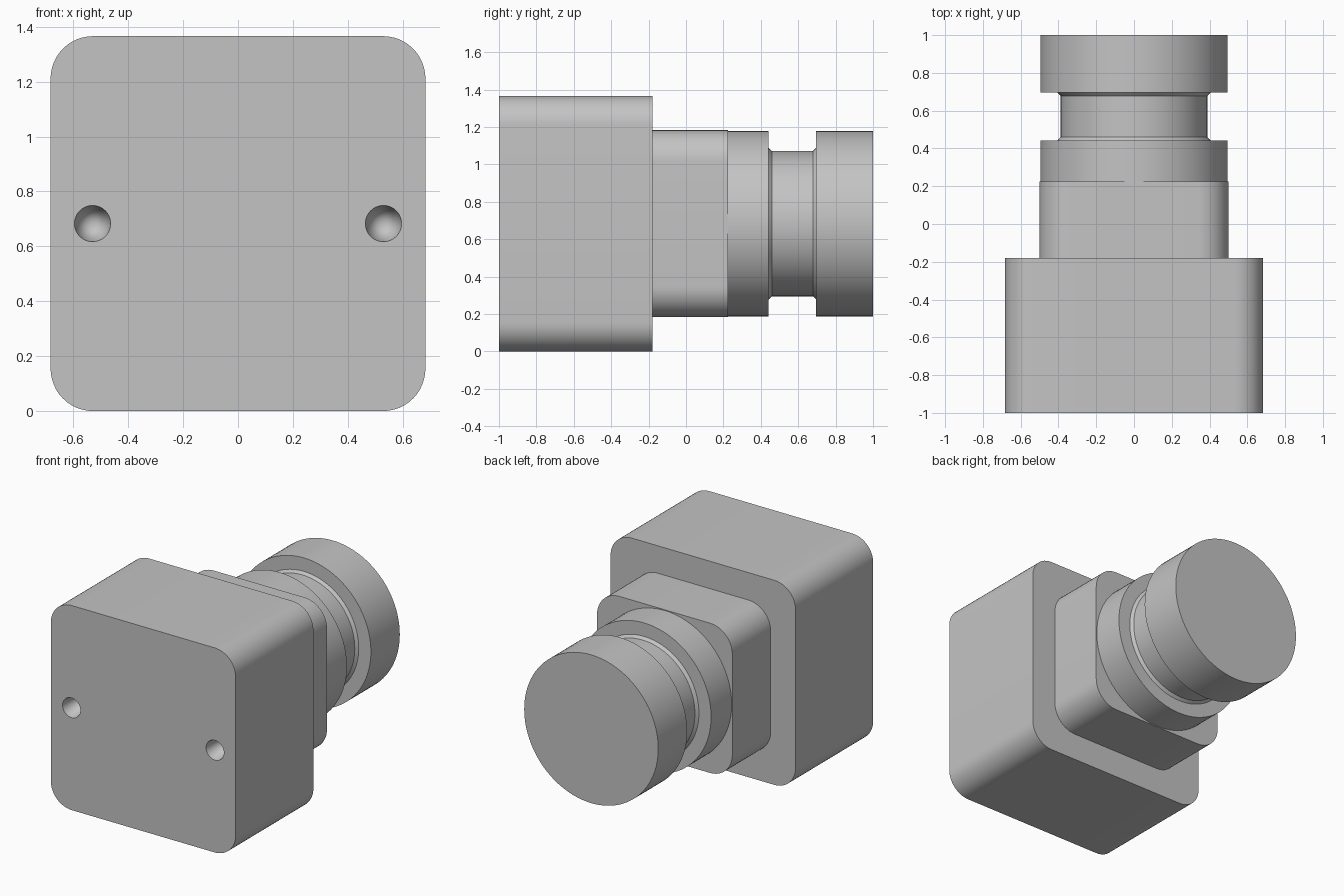
import bpy
import bmesh
import math
from mathutils import Matrix

cube = bpy.data.objects.get("Cube")
if cube:
    bpy.data.objects.remove(cube, do_unlink=True)

MID = 0.683  # height of the lens axis

grey = bpy.data.materials.new("plain grey")
grey.use_nodes = True
COLOUR = (0.55, 0.55, 0.55, 1)
grey.diffuse_color = COLOUR
grey.node_tree.nodes["Principled BSDF"].inputs["Base Color"].default_value = COLOUR


def finish(name, bm):
    bmesh.ops.recalc_face_normals(bm, faces=bm.faces)
    mesh = bpy.data.meshes.new(name)
    bm.to_mesh(mesh)
    bm.free()
    mesh.materials.append(grey)
    obj = bpy.data.objects.new(name, mesh)
    bpy.context.collection.objects.link(obj)
    return obj


def smooth(obj):
    bpy.ops.object.select_all(action='DESELECT')
    obj.select_set(True)
    bpy.context.view_layer.objects.active = obj
    bpy.ops.object.shade_smooth_by_angle(angle=math.radians(30))


def rounded_block(name, half, radius, y0, y1, steps=12):
    """Rounded square outline extruded along y."""
    bm = bmesh.new()
    ring = []
    for corner in range(4):
        mid = math.pi / 4 + corner * math.pi / 2
        cx = math.copysign(half - radius, math.cos(mid))
        cz = math.copysign(half - radius, math.sin(mid))
        for i in range(steps + 1):
            a = (corner + i / steps) * math.pi / 2
            ring.append(bm.verts.new((cx + radius * math.cos(a), y0,
                                      MID + cz + radius * math.sin(a))))
    face = bm.faces.new(ring)
    ext = bmesh.ops.extrude_face_region(bm, geom=[face])
    top = [v for v in ext["geom"] if isinstance(v, bmesh.types.BMVert)]
    bmesh.ops.translate(bm, verts=top, vec=(0, y1 - y0, 0))
    return finish(name, bm)


def turned(name, profile, steps=96):
    """Closed solid turned about the lens axis from (y, radius) pairs."""
    bm = bmesh.new()
    rings = [[bm.verts.new((r * math.cos(2 * math.pi * i / steps), y,
                            MID + r * math.sin(2 * math.pi * i / steps)))
              for i in range(steps)] for y, r in profile]
    for a, b in zip(rings, rings[1:]):
        for i in range(steps):
            j = (i + 1) % steps
            bm.faces.new((a[i], a[j], b[j], b[i]))
    bm.faces.new(rings[0])
    bm.faces.new(rings[-1])
    return finish(name, bm)


# Main housing with two tapered screw holes in the front
body = rounded_block("housing", MID, 0.155, -1.0, -0.18)
DEPTH, LEAD, HOLE = 0.3, 0.02, 0.066
bm = bmesh.new()
for x in (-0.53, 0.53):
    place = (Matrix.Translation((x, -1 + (DEPTH - LEAD) / 2, MID))
             @ Matrix.Rotation(-math.pi / 2, 4, 'X'))
    bmesh.ops.create_cone(bm, cap_ends=True, segments=48, depth=DEPTH + LEAD,
                          radius1=HOLE * (DEPTH + LEAD) / DEPTH, radius2=0,
                          matrix=place)
bmesh.ops.remove_doubles(bm, verts=bm.verts, dist=0.0001)
cutter = finish("hole_cutter", bm)
cutter.hide_render = True
cut = body.modifiers.new("screw holes", 'BOOLEAN')
cut.operation = 'DIFFERENCE'
cut.solver = 'EXACT'
cut.object = cutter
bpy.ops.object.select_all(action='DESELECT')
body.select_set(True)
bpy.context.view_layer.objects.active = body
bpy.ops.object.modifier_apply(modifier=cut.name)
bpy.data.objects.remove(cutter, do_unlink=True)
smooth(body)

# Smaller square collar behind the housing
smooth(rounded_block("collar", 0.5, 0.165, -0.18, 0.225))

# Round barrel with a chamfered groove before the end cap
smooth(turned("barrel", [(0.225, 0.495), (0.442, 0.495), (0.442, 0.405),
                         (0.46, 0.388), (0.678, 0.388), (0.695, 0.405),
                         (0.695, 0.495), (1.0, 0.495)]))
